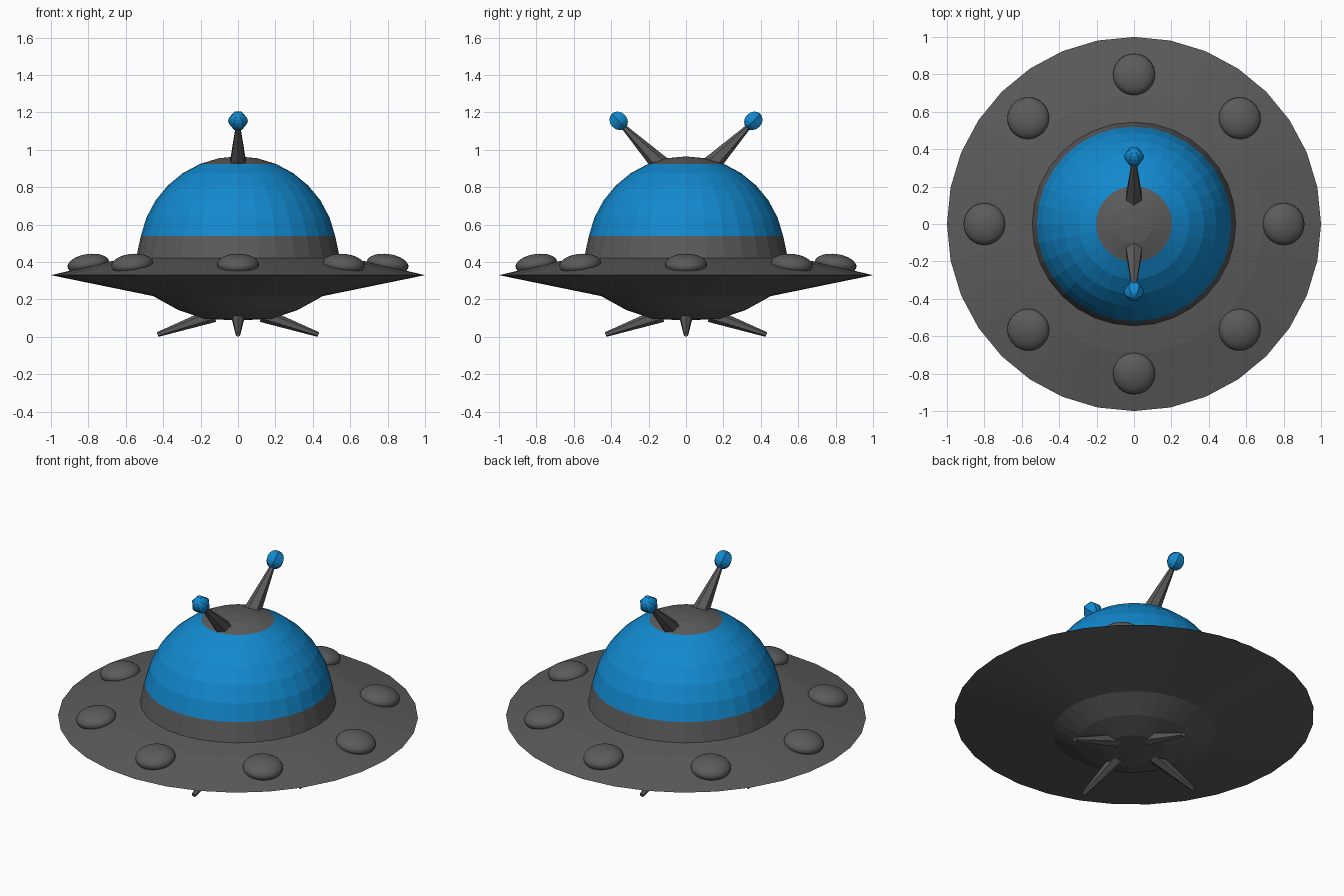
import bpy, bmesh, math
from mathutils import Vector, Matrix

if "Cube" in bpy.data.objects:
    bpy.data.objects.remove(bpy.data.objects["Cube"])


def material(name, color):
    m = bpy.data.materials.new(name)
    m.diffuse_color = (*color, 1)
    m.use_nodes = True
    m.node_tree.nodes["Principled BSDF"].inputs["Base Color"].default_value = m.diffuse_color
    return m


GREY = material("dark grey", (0.105, 0.105, 0.105))
BLUE = material("bright blue", (0.006, 0.25, 0.62))


def finish(bm, name, *mats):
    bmesh.ops.recalc_face_normals(bm, faces=bm.faces)
    me = bpy.data.meshes.new(name)
    bm.to_mesh(me)
    bm.free()
    for m in mats:
        me.materials.append(m)
    ob = bpy.data.objects.new(name, me)
    bpy.context.collection.objects.link(ob)
    return ob


def lathe(profile, sides=32):
    """Revolve (radius, z) points about z; end points on the axis are merged."""
    bm = bmesh.new()
    vs = [bm.verts.new((r, 0, z)) for r, z in profile]
    es = [bm.edges.new(p) for p in zip(vs, vs[1:])]
    bmesh.ops.spin(bm, geom=vs + es, axis=(0, 0, 1), cent=(0, 0, 0),
                   angle=2 * math.pi, steps=sides, use_duplicate=False)
    bmesh.ops.remove_doubles(bm, verts=bm.verts, dist=1e-4)
    return bm


def taper(name, a, b, r1, r2, turn):
    """Six-sided tapered rod from a to b, turned about z."""
    a, b = Vector(a), Vector(b)
    d = b - a
    # local x stays in the vertical plane through the rod, so a corner faces up
    z = d.normalized()
    y = Vector((0, 1, 0))
    x = y.cross(z)
    rot = Matrix((x, y, z)).transposed().to_4x4()
    m = Matrix.Rotation(turn, 4, 'Z') @ Matrix.Translation((a + b) / 2) @ rot
    # cone corners start on local y, so turn them onto local x
    m = m @ Matrix.Rotation(math.pi / 2, 4, 'Z')
    bm = bmesh.new()
    bmesh.ops.create_cone(bm, cap_ends=True, segments=6, radius1=r1,
                          radius2=r2, depth=d.length, matrix=m)
    return finish(bm, name, GREY)


# saucer disc with rounded belly
finish(lathe([(0, 0.43), (0.5, 0.43), (0.55, 0.422), (0.69, 0.403), (1, 0.33),
              (0.453, 0.218), (0.32, 0.144), (0.176, 0.096), (0, 0.088)]),
       "saucer_body", GREY)

# dome: grey collar, blue glass, grey cap
R, C = 0.53, 0.435
rings = [(R * math.cos(math.radians(a)), C + R * math.sin(math.radians(a)))
         for a in [11.25 * i for i in range(1, 8)]]
bm = lathe([(0.547, 0.41)] + rings + [(0, C + R)])
for f in bm.faces:
    f.material_index = 1 if 0.545 < f.calc_center_median().z < 0.92 else 0
finish(bm, "dome", GREY, BLUE)

# eight rounded lamps on the rim
for i in range(8):
    m = (Matrix.Rotation(i * math.pi / 4, 4, 'Z')
         @ Matrix.Translation((0.8, 0, 0.388))
         @ Matrix.Rotation(math.radians(8), 4, 'Y')
         @ Matrix.Diagonal((0.112, 0.112, 0.055, 1)))
    bm = bmesh.new()
    bmesh.ops.create_uvsphere(bm, u_segments=32, v_segments=16, radius=1, matrix=m)
    lamp = finish(bm, f"rim_lamp_{i + 1}", GREY)
    for p in lamp.data.polygons:
        p.use_smooth = True

# four splayed legs
for i in range(4):
    taper(f"leg_{i + 1}", (0.13, 0, 0.118), (0.43, 0, 0.0125), 0.04, 0.013,
          i * math.pi / 2)

# two antennas with ball tips
for name, turn in (("back", math.pi / 2), ("front", -math.pi / 2)):
    taper(name + "_antenna", (0.135, 0, 0.92), (0.355, 0, 1.145), 0.05, 0.01, turn)
    m = (Matrix.Rotation(turn, 4, 'Z') @ Matrix.Translation((0.36, 0, 1.155))
         @ Matrix.Rotation(math.radians(44), 4, 'Y'))
    bm = bmesh.new()
    bmesh.ops.create_uvsphere(bm, u_segments=6, v_segments=8, radius=0.053, matrix=m)
    finish(bm, name + "_antenna_ball", BLUE)
